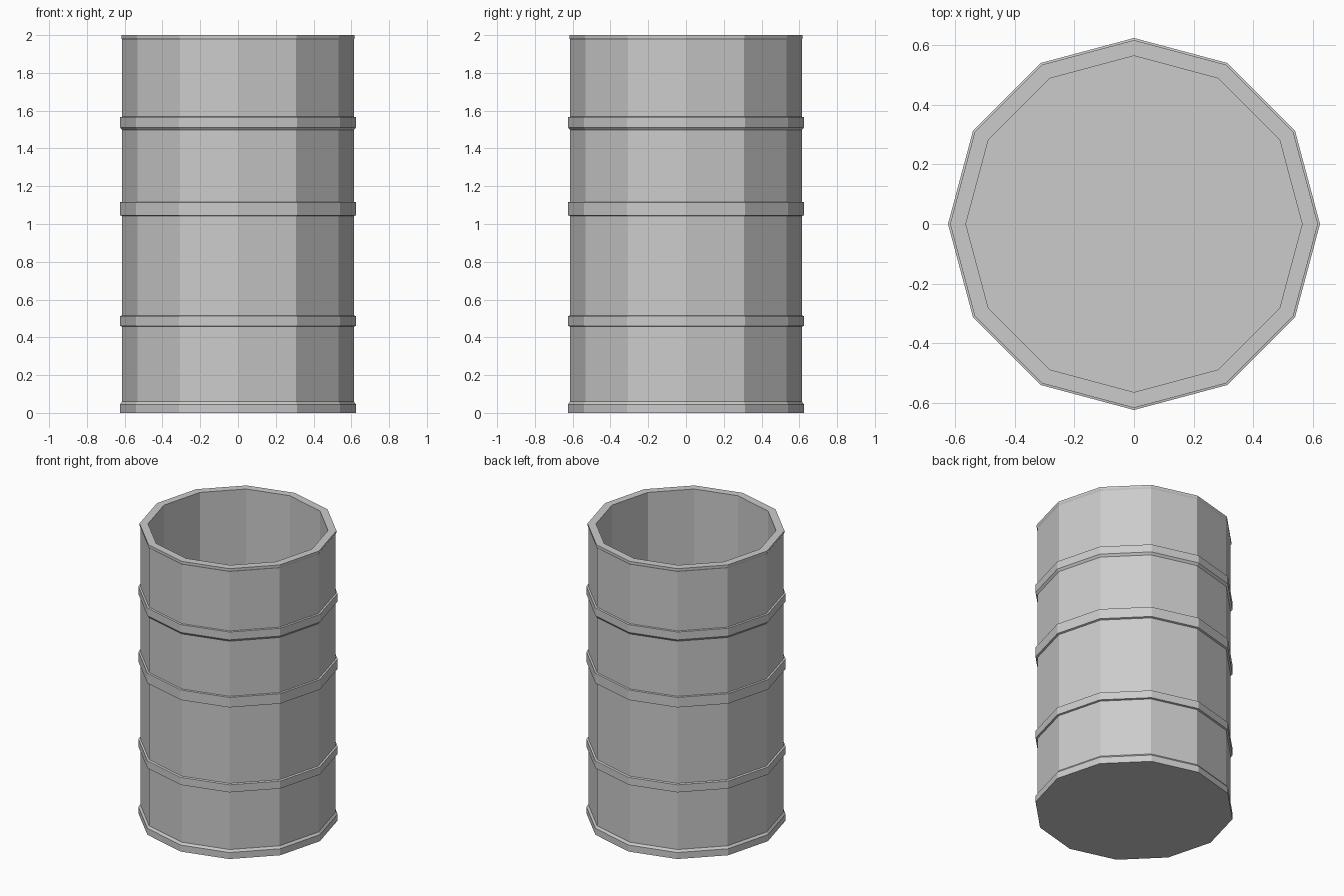
import bpy, bmesh
from math import cos, sin, tau

if "Cube" in bpy.data.objects:
    bpy.data.objects.remove(bpy.data.objects["Cube"])

SIDES = 12

# Cross-section (radius, height): outer wall with hoops, rim, then inner wall and floor
profile = [
    (0.625, 0.0), (0.625, 0.045), (0.613, 0.06),                      # base rim
    (0.613, 0.457), (0.625, 0.46), (0.625, 0.512), (0.613, 0.516),    # lower hoop
    (0.613, 1.042), (0.625, 1.046), (0.625, 1.115), (0.613, 1.117),   # middle hoop
    (0.613, 1.497), (0.625, 1.512), (0.625, 1.566), (0.613, 1.568),   # upper hoop
    (0.613, 1.975), (0.618, 1.985), (0.618, 2.0),                     # top lip
    (0.565, 2.0), (0.565, 0.05),                                      # inside
]


def lathe(name, points, sides):
    """Revolve a profile into a flat-faced solid, capping both ends."""
    bm = bmesh.new()
    rings = [[bm.verts.new((r * cos(tau * i / sides), r * sin(tau * i / sides), z))
              for i in range(sides)] for r, z in points]
    for a, b in zip(rings, rings[1:]):
        for i in range(sides):
            j = (i + 1) % sides
            bm.faces.new((a[i], a[j], b[j], b[i]))
    bm.faces.new(rings[0][::-1])   # underside
    bm.faces.new(rings[-1])        # inner floor
    mesh = bpy.data.meshes.new(name)
    bm.to_mesh(mesh)
    bm.free()
    obj = bpy.data.objects.new(name, mesh)
    bpy.context.collection.objects.link(obj)
    return obj


# Open drum
lathe("open_barrel", profile, SIDES)
